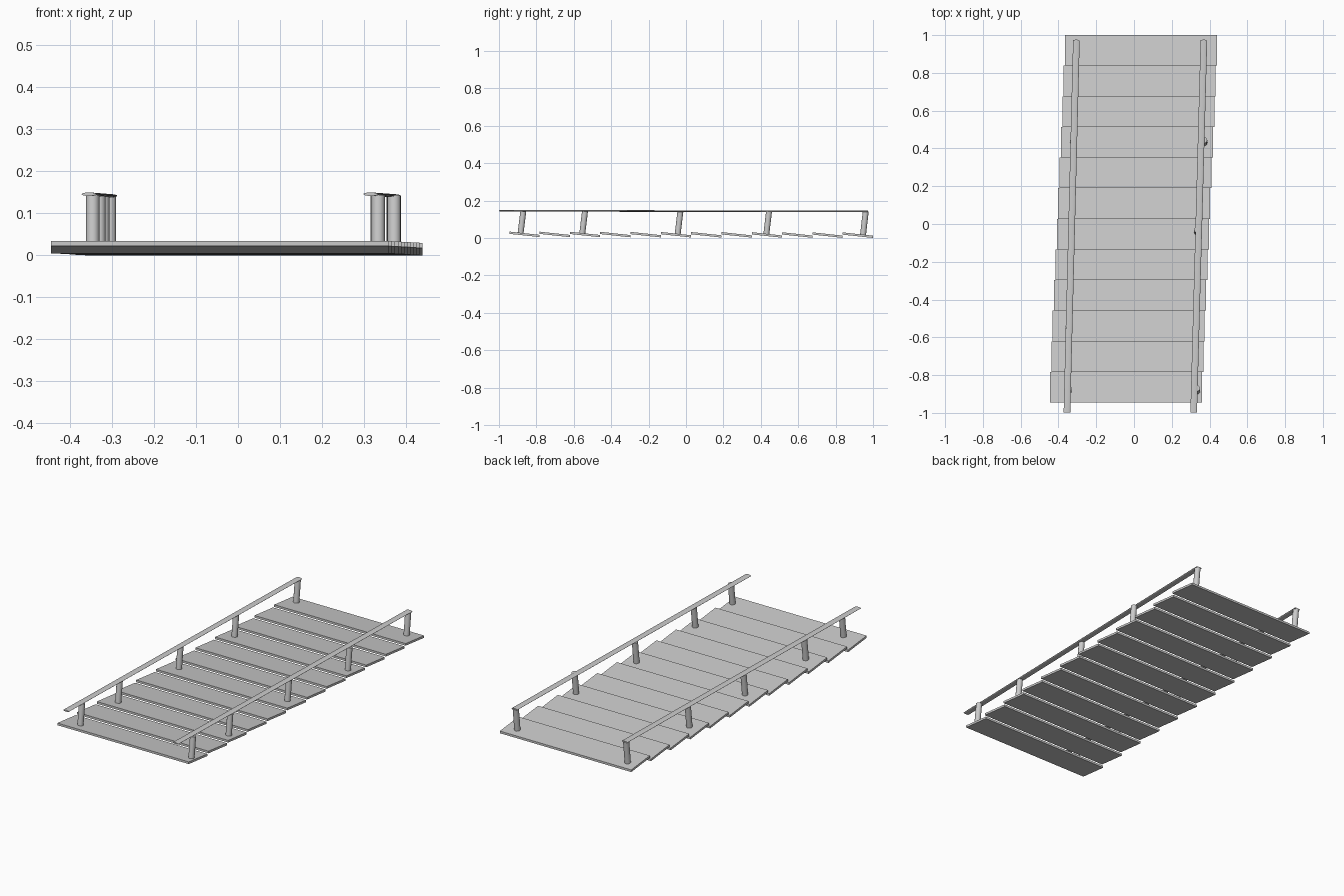
import bpy, bmesh
from mathutils import Vector, Matrix

if "Cube" in bpy.data.objects:
    bpy.data.objects.remove(bpy.data.objects["Cube"])

PLANKS = 12
PITCH = 1.945 / PLANKS
THICK = 0.012
DROP = 0.0175          # fall of each plank from front to back edge


def make_object(name, bm):
    bmesh.ops.recalc_face_normals(bm, faces=bm.faces)
    mesh = bpy.data.meshes.new(name)
    bm.to_mesh(mesh)
    bm.free()
    obj = bpy.data.objects.new(name, mesh)
    bpy.context.collection.objects.link(obj)
    return obj


def smooth(obj):
    bpy.ops.object.select_all(action='DESELECT')
    obj.select_set(True)
    bpy.context.view_layer.objects.active = obj
    bpy.ops.object.shade_smooth_by_angle(angle=0.7)


def front_top(i):
    # height of a plank's raised front edge
    return 0.034 - 0.0045 * i / (PLANKS - 1)


def deck_mid(y):
    # middle of the plank thickness at y
    i = min(PLANKS - 1, max(0, int((y + 0.945) / PITCH)))
    f = (y + 0.945) / PITCH - i
    return front_top(i) - DROP * f - THICK / 2


def plank(i):
    x = -0.0425 + 0.080 * i / (PLANKS - 1)
    y0 = -0.945 + PITCH * i
    y1 = y0 + PITCH
    z0 = front_top(i)
    z1 = z0 - DROP
    bm = bmesh.new()
    bmesh.ops.create_cube(bm, size=1)
    for v in bm.verts:
        back = v.co.y > 0
        top = z1 if back else z0
        v.co = Vector((x + v.co.x * 0.805, y1 if back else y0,
                       top if v.co.z > 0 else top - THICK))
    make_object(f"plank_{i + 1}", bm)


def rod(name, a, b, rx, ry, sides=16):
    # elliptical bar between two points; rx is kept across the walkway
    a, b = Vector(a), Vector(b)
    d = (b - a).normalized()
    side = (Vector((1, 0, 0)) - d * d.x).normalized()
    up = d.cross(side)
    rot = Matrix((side, up, d)).transposed().to_4x4()
    bm = bmesh.new()
    bmesh.ops.create_cone(bm, cap_ends=True, segments=sides, radius1=1,
                          radius2=1, depth=(b - a).length)
    bmesh.ops.scale(bm, vec=(rx, ry, 1), verts=bm.verts)
    bmesh.ops.transform(bm, matrix=Matrix.Translation((a + b) / 2) @ rot,
                        verts=bm.verts)
    smooth(make_object(name, bm))


# Sloping deck planks
for i in range(PLANKS):
    plank(i)

# Flattened handrails
rod("left_rail", (-0.355, -0.998, 0.1455), (-0.305, 0.973, 0.1415), 0.0175, 0.0042)
rod("right_rail", (0.316, -0.998, 0.1455), (0.37, 0.973, 0.1415), 0.0175, 0.0042)

# Slightly leaning posts
post_y = [-0.877, -0.547, -0.037, 0.437, 0.954]
post_x = {
    "left": [-0.346, -0.346, -0.331, -0.322, -0.306],
    "right": [0.334, 0.331, 0.334, 0.372, 0.370],
}
for side, xs in post_x.items():
    for n, (x, y) in enumerate(zip(xs, post_y)):
        rod(f"{side}_post_{n + 1}", (x, y - 0.008, deck_mid(y - 0.008)),
            (x, y + 0.007, 0.142), 0.0158, 0.0158)
